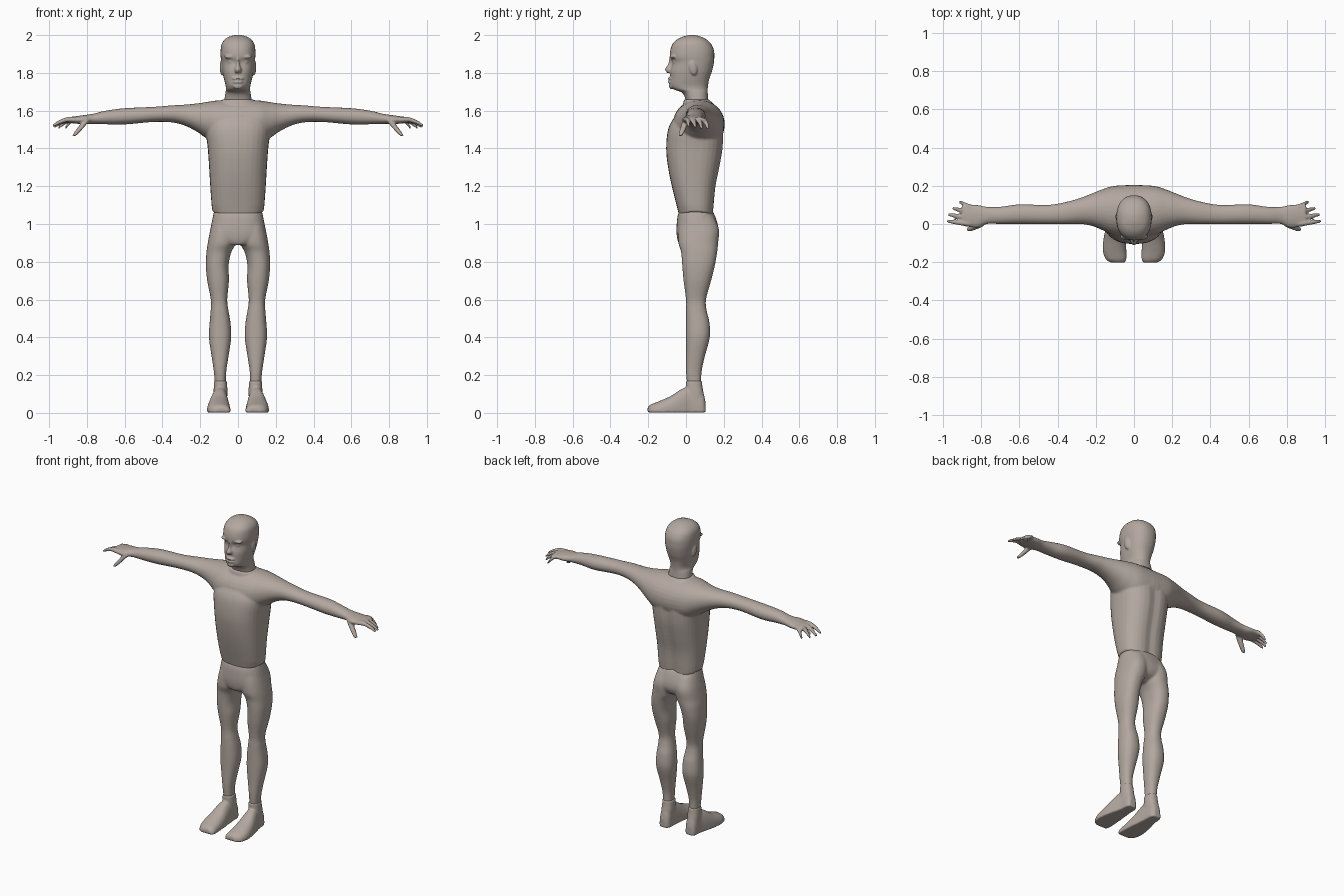
import bpy, bmesh, math
from mathutils import Vector, Matrix

cube = bpy.data.objects.get("Cube")
if cube:
    bpy.data.objects.remove(cube)

clay = bpy.data.materials.new("warm_grey_clay")
clay.use_nodes = True
clay.diffuse_color = (0.45, 0.39, 0.35, 1)
clay.node_tree.nodes["Principled BSDF"].inputs["Base Color"].default_value = clay.diffuse_color


def refine(rings, steps=4):
    """Smooth interpolation between the given rings."""
    points = [Vector(ring) for ring in rings]
    padded = [points[0], *points, points[-1]]
    refined = []
    for before, start, end, after in zip(padded, padded[1:], padded[2:], padded[3:]):
        leave, arrive = (end - before) / 2, (after - start) / 2
        for step in range(steps):
            t = step / steps
            ease = t * t * (3 - 2 * t)
            refined.append(start.lerp(end, ease)
                           + leave * t * (1 - t) ** 2 - arrive * t * t * (1 - t))
    return refined + [points[-1]]


def loft(bm, axis, rings, power=2.3, side=1, sides=32):
    """Closed loft; each ring is (position, a_min, a_max, b_min, b_max)."""
    made, loops = [], []
    for place, a_min, a_max, b_min, b_max in refine(rings):
        loop = []
        for k in range(sides):
            angle = math.tau * k / sides
            c, s = math.cos(angle), math.sin(angle)
            round_a = math.copysign(abs(c) ** (2 / power), c)
            round_b = math.copysign(abs(s) ** (2 / power), s)
            a = (a_min + a_max + (a_max - a_min) * round_a) / 2
            b = (b_min + b_max + (b_max - b_min) * round_b) / 2
            x, y, z = {"x": (place, a, b), "y": (a, place, b), "z": (a, b, place)}[axis]
            loop.append(bm.verts.new((x * side, y, z)))
        loops.append(loop)
        made += loop
    for low, high in zip(loops, loops[1:]):
        for k in range(sides):
            following = (k + 1) % sides
            bm.faces.new((low[k], low[following], high[following], high[k]))
    bm.faces.new(loops[0])
    bm.faces.new(loops[-1])
    return made


def column(bm, rings, power=2.3):
    """Upright loft, symmetric in x; each ring is (height, half_width, front, back)."""
    return loft(bm, "z", [(height, -half, half, front, back)
                          for height, half, front, back in rings], power)


def digit(bm, axis, base, tip, arch, radius, side):
    """Tapered finger, bowed upwards between its base and its tip."""
    rings = []
    for share, thickness in ((0, 1), (0.35, 1), (0.7, 0.9), (1, 0.6)):
        centre = base.lerp(tip, share)
        centre.z += arch * math.sin(math.pi * share)
        x, y, z = centre
        place, a, b = (x, y, z) if axis == "x" else (z, x, y)
        r = radius * thickness
        rings.append((place, a - r, a + r, b - r, b + r))
    loft(bm, axis, rings, 2, side, 16)


def ball(bm, centre, size, tilt=0):
    """Ellipsoid used for facial features."""
    matrix = Matrix.Translation(centre) @ Matrix.Rotation(tilt, 4, "X") @ Matrix.Diagonal((*size, 1))
    bmesh.ops.create_uvsphere(bm, u_segments=20, v_segments=12, radius=1, matrix=matrix)


def blend(name, bm, voxel):
    """Fuse overlapping volumes into one smooth skin."""
    bmesh.ops.recalc_face_normals(bm, faces=bm.faces)
    mesh = bpy.data.meshes.new(name)
    bm.to_mesh(mesh)
    bm.free()
    mesh.materials.append(clay)
    mesh.polygons.foreach_set("use_smooth", [True] * len(mesh.polygons))
    body_part = bpy.data.objects.new(name, mesh)
    bpy.context.collection.objects.link(body_part)
    fuse = body_part.modifiers.new("fuse", "REMESH")
    fuse.mode = "VOXEL"
    fuse.voxel_size = voxel
    fuse.use_smooth_shade = True
    soften = body_part.modifiers.new("soften", "SMOOTH")
    soften.factor = 0.5
    soften.iterations = 4


# Torso with curved hem and spine groove
bm = bmesh.new()
trunk = column(bm, [
    (1.04, .135, -.035, .145), (1.1, .14, -.05, .15), (1.2, .147, -.075, .16),
    (1.3, .153, -.095, .18), (1.4, .16, -.105, .197), (1.5, .17, -.095, .2),
    (1.56, .155, -.065, .19), (1.61, .12, -.025, .17), (1.66, .08, -.01, .12)], 2.5)
for vert in trunk:
    if vert.co.z < 1.1:
        vert.co.z += 1.4 * vert.co.x ** 2 * (1.1 - vert.co.z) / .06
    if vert.co.y > .1 and vert.co.z < 1.5:
        vert.co.y -= .01 * math.exp(-(vert.co.x / .03) ** 2)

# Arms and hands
for side in (1, -1):
    loft(bm, "x", [
        (-.02, -.07, .205, 1.4, 1.655), (.1, -.06, .2, 1.41, 1.655),
        (.17, -.03, .18, 1.455, 1.645), (.22, -.01, .16, 1.49, 1.638),
        (.28, 0, .137, 1.52, 1.632), (.35, 0, .117, 1.538, 1.628),
        (.45, 0, .1, 1.54, 1.62), (.6, 0, .103, 1.527, 1.613),
        (.7, 0, .09, 1.528, 1.6), (.77, 0, .09, 1.53, 1.583),
        (.82, -.02, .1, 1.528, 1.576), (.9, -.01, .105, 1.536, 1.565)], 2.1, side)
    for finger in range(4):
        knuckle = Vector((.86, .03 * finger, 1.555))
        fingertip = Vector((.98 - .007 * finger ** 2, .015 + .034 * finger, 1.52 - .006 * finger))
        digit(bm, "x", knuckle, fingertip, .012, .013, side)
    digit(bm, "z", Vector((.8, 0, 1.55)), Vector((.87, -.03, 1.465)), 0, .017, side)
blend("torso_and_arms", bm, .006)

# Head and neck
bm = bmesh.new()
column(bm, [
    (1.6, .07, 0, .12), (1.65, .072, 0, .118), (1.695, .067, -.02, .115),
    (1.712, .064, -.065, .115), (1.735, .066, -.084, .117), (1.77, .075, -.083, .124),
    (1.81, .083, -.083, .138), (1.855, .088, -.074, .148), (1.885, .092, -.085, .15),
    (1.92, .092, -.083, .148), (1.955, .086, -.07, .132), (1.98, .067, -.043, .104),
    (1.994, .04, -.01, .073), (2, .015, .015, .047)])
# Nose, lips and chin
column(bm, [(1.885, .01, -.088, -.04), (1.845, .01, -.096, -.04),
            (1.818, .02, -.112, -.04), (1.8, .017, -.1, -.04)], 2)
ball(bm, (0, -.08, 1.77), (.032, .016, .008))
ball(bm, (0, -.08, 1.752), (.028, .016, .008))
ball(bm, (0, -.078, 1.73), (.025, .012, .016))
# Brows, eyes and ears
for side in (1, -1):
    ball(bm, (side * .04, -.066, 1.885), (.034, .017, .01))
    ball(bm, (side * .036, -.056, 1.858), (.018, .014, .01))
    ball(bm, (side * .085, .037, 1.83), (.012, .022, .042), math.radians(10))
blend("head_and_neck", bm, .005)

# Pelvis and legs
bm = bmesh.new()
column(bm, [
    (1.07, .126, -.035, .14), (1.04, .133, -.045, .155), (.99, .143, -.05, .17),
    (.95, .148, -.05, .17), (.915, .12, -.045, .15), (.89, .06, -.035, .1)], 2.5)
for side in (1, -1):
    loft(bm, "z", [
        (1.04, -.02, .13, -.03, .15), (.97, 0, .147, -.04, .175),
        (.9, .01, .16, -.04, .17), (.85, .036, .167, -.026, .165),
        (.78, .05, .17, -.02, .153), (.7, .048, .163, -.013, .133),
        (.6, .057, .144, 0, .106), (.54, .05, .145, 0, .11),
        (.48, .04, .15, 0, .124), (.4, .036, .154, 0, .126),
        (.3, .05, .14, 0, .1), (.22, .062, .128, 0, .083), (.15, .064, .122, .006, .08)],
        side=side)
blend("legs", bm, .007)

# Feet: flat soles, domed insteps and ankle stems
for label, side in (("left_foot", 1), ("right_foot", -1)):
    bm = bmesh.new()
    sole = loft(bm, "y", [(y, inner, outer, -.6 * top, top) for y, inner, outer, top in (
        (.103, .075, .115, .06), (.085, .058, .128, .12), (.03, .054, .134, .14),
        (-.02, .05, .147, .128), (-.08, .043, .16, .09), (-.14, .04, .163, .063),
        (-.185, .04, .148, .045), (-.203, .05, .12, .03))], side=side)
    for vert in sole:
        vert.co.z = max(vert.co.z, .002)
    loft(bm, "z", [(.04, .06, .13, 0, .1), (.1, .056, .13, 0, .094),
                   (.14, .057, .128, 0, .087), (.17, .06, .126, 0, .084)], side=side)
    blend(label, bm, .006)
